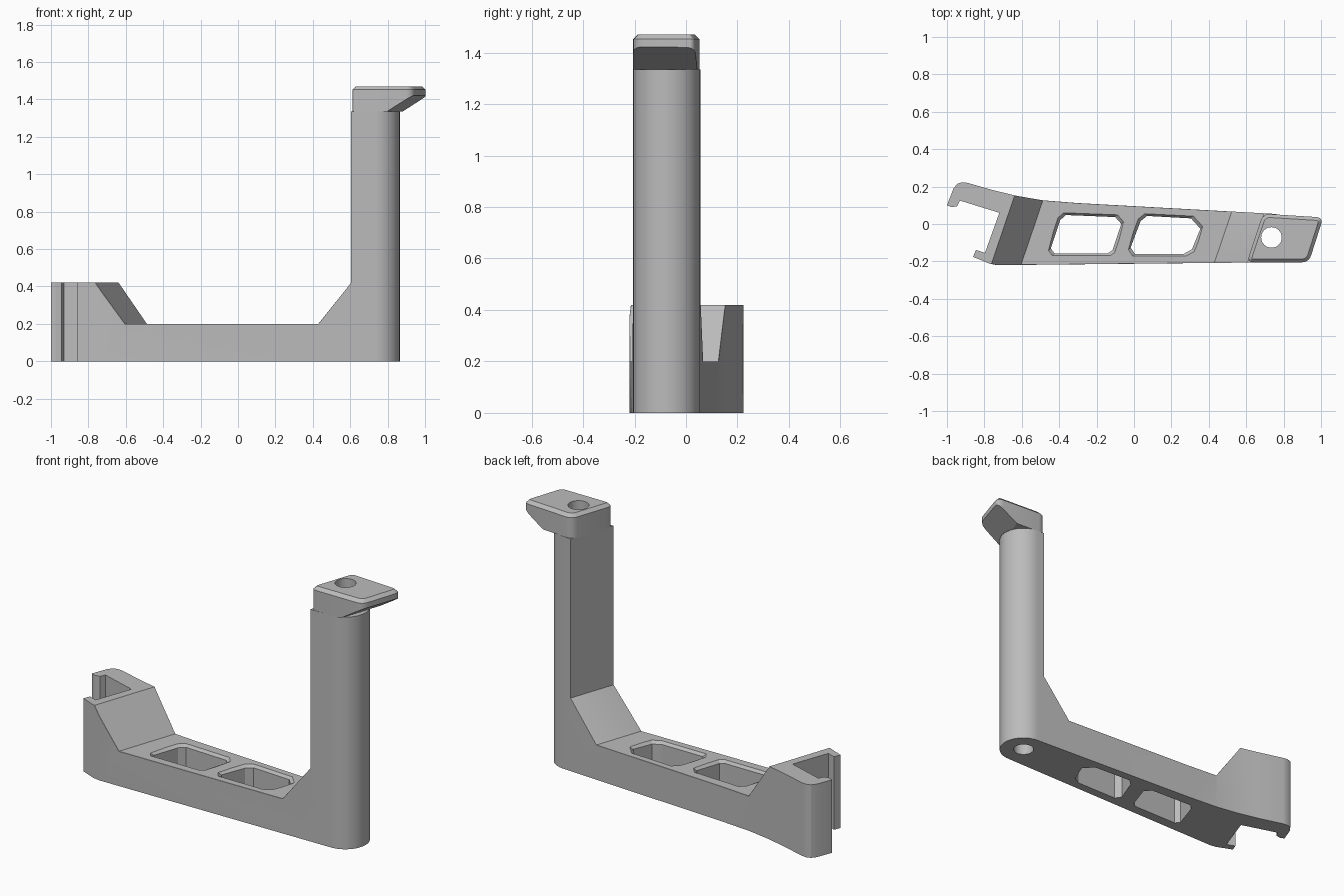
import bpy, bmesh, math
from mathutils import Vector

cube = bpy.data.objects.get("Cube")
if cube:
    bpy.data.objects.remove(cube, do_unlink=True)

SHEAR = 0.34          # slant of the cross cuts in plan

grey = bpy.data.materials.new("plain grey")
grey.use_nodes = True
colour = (0.5, 0.5, 0.5, 1)
grey.diffuse_color = colour
grey.node_tree.nodes["Principled BSDF"].inputs["Base Color"].default_value = colour


def loft(name, rings):
    """Closed solid through rings of equal point count."""
    bm = bmesh.new()
    loops = [[bm.verts.new(p) for p in ring] for ring in rings]
    n = len(loops[0])
    for a, b in zip(loops, loops[1:]):
        for i in range(n):
            j = (i + 1) % n
            bm.faces.new((a[i], a[j], b[j], b[i]))
    bm.faces.new(loops[0][::-1])
    bm.faces.new(loops[-1])
    bmesh.ops.recalc_face_normals(bm, faces=bm.faces)
    mesh = bpy.data.meshes.new(name)
    bm.to_mesh(mesh)
    bm.free()
    ob = bpy.data.objects.new(name, mesh)
    bpy.context.collection.objects.link(ob)
    mesh.materials.append(grey)
    return ob


def upright(name, pts, low, high):
    return loft(name, [[(x, y, z) for x, y in pts] for z in (low, high)])


def slanted(name, pts, reach=0.5):
    return loft(name, [[(x + SHEAR * y, y, z) for x, z in pts] for y in (-reach, reach)])


def combine(ob, tool, operation):
    mod = ob.modifiers.new(operation, "BOOLEAN")
    mod.operation = operation
    mod.solver = "EXACT"
    mod.object = tool
    bpy.context.view_layer.objects.active = ob
    bpy.ops.object.modifier_apply(modifier=mod.name)


def discard(ob):
    bpy.data.objects.remove(ob, do_unlink=True)


def chamfer(ob, width, chosen):
    bm = bmesh.new()
    bm.from_mesh(ob.data)
    bmesh.ops.dissolve_limit(bm, angle_limit=0.005, verts=bm.verts, edges=bm.edges)
    bm.normal_update()
    edges = [e for e in bm.edges if len(e.link_faces) == 2 and chosen(e)]
    bmesh.ops.bevel(bm, geom=edges, offset=width, segments=1, affect="EDGES", clamp_overlap=True)
    bm.to_mesh(ob.data)
    bm.free()


def rounded(pts, radius, steps=5):
    """Round every corner of a polygon."""
    out = []
    for i, p in enumerate(pts):
        p = Vector(p)
        a = p + (Vector(pts[i - 1]) - p).normalized() * radius
        b = p + (Vector(pts[(i + 1) % len(pts)]) - p).normalized() * radius
        for k in range(steps + 1):
            t = k / steps
            out.append(tuple(a * (1 - t) ** 2 + p * 2 * t * (1 - t) + b * t * t))
    return out


# Bracket body: plan outline with hooked left end and round right end
post_x, post_y, post_r = 0.735, -0.075, 0.13
outline = [(-0.73, -0.22), (-0.77, -0.213), (-0.86, -0.176), (-0.845, -0.138),
           (-0.797, -0.155), (-0.72, 0.06), (-0.93, 0.125), (-0.945, 0.095),
           (-0.975, 0.09), (-1.0, 0.10), (-0.965, 0.19), (-0.945, 0.215),
           (-0.92, 0.223), (-0.89, 0.22), (-0.75, 0.18), (-0.625, 0.15),
           (-0.49, 0.127), (-0.3, 0.112)]
for i in range(25):
    a = math.pi / 2 - math.pi * i / 24
    outline.append((post_x + post_r * math.cos(a), post_y + post_r * math.sin(a)))
body = upright("bracket_body", outline, 0, 1.6)
neck = 1.335
profile = slanted("profile_tool", [(-1.4, 0), (1.4, 0), (1.4, neck), (0.675, neck),
                                   (0.675, 0.42), (0.5, 0.2), (-0.53, 0.2),
                                   (-0.69, 0.42), (-1.4, 0.42)])
combine(body, profile, "INTERSECT")
discard(profile)


# Chamfer the long upper edges of the beam and its slopes
def beam_edge(e):
    low, high = sorted(e.link_faces, key=lambda f: f.normal.z)
    mid = (e.verts[0].co.z + e.verts[1].co.z) / 2
    return (high.normal.z > 0.3 and abs(low.normal.z) < 0.01
            and abs(low.normal.y) > 0.8 and mid < 0.41)


chamfer(body, 0.022, beam_edge)

# Top cap: rounded slanted plate with a sloping underside
plan = rounded([(0.603, -0.205), (0.935, -0.205), (1.012, 0.035), (0.69, 0.055)], 0.04)
cap = upright("top_cap", plan, 1.2, 1.47)
wedge = slanted("wedge_tool", [(0.3, neck), (0.865, neck), (1.0, 1.42), (1.3, 1.6), (0.3, 1.6)])
combine(cap, wedge, "INTERSECT")
discard(wedge)
chamfer(cap, 0.024, lambda e: all(v.co.z > 1.469 for v in e.verts))

# Windows through the beam, with a flared rim
windows = [
    [(-0.445, -0.13), (-0.395, 0.02), (-0.365, 0.048), (-0.10, 0.037),
     (-0.068, 0.0), (-0.115, -0.14), (-0.14, -0.157), (-0.425, -0.157)],
    [(-0.018, -0.125), (0.035, 0.015), (0.07, 0.043), (0.305, 0.03),
     (0.355, -0.025), (0.31, -0.135), (0.265, -0.16), (0.005, -0.16)],
]
for pts in windows:
    cx = sum(p[0] for p in pts) / len(pts)
    cy = sum(p[1] for p in pts) / len(pts)
    rings = []
    for z, grow in ((-0.1, 0), (0.185, 0), (0.215, 0.03)):
        rings.append([(x + math.copysign(grow, x - cx) * 0.8,
                       y + math.copysign(grow, y - cy) * 0.8, z) for x, y in pts])
    tool = loft("window_tool", rings)
    combine(body, tool, "DIFFERENCE")
    discard(tool)

# Bolt hole down the post
ring = [(post_x + 0.055 * math.cos(math.tau * i / 32),
         post_y + 0.003 + 0.055 * math.sin(math.tau * i / 32)) for i in range(32)]
drill = upright("drill_tool", ring, -0.2, 1.8)
for ob in (body, cap):
    combine(ob, drill, "DIFFERENCE")
discard(drill)

# Smooth the round parts, keep corners crisp
for ob in (body, cap):
    bpy.ops.object.select_all(action="DESELECT")
    ob.select_set(True)
    bpy.context.view_layer.objects.active = ob
    bpy.ops.object.shade_smooth_by_angle(angle=math.radians(25))
